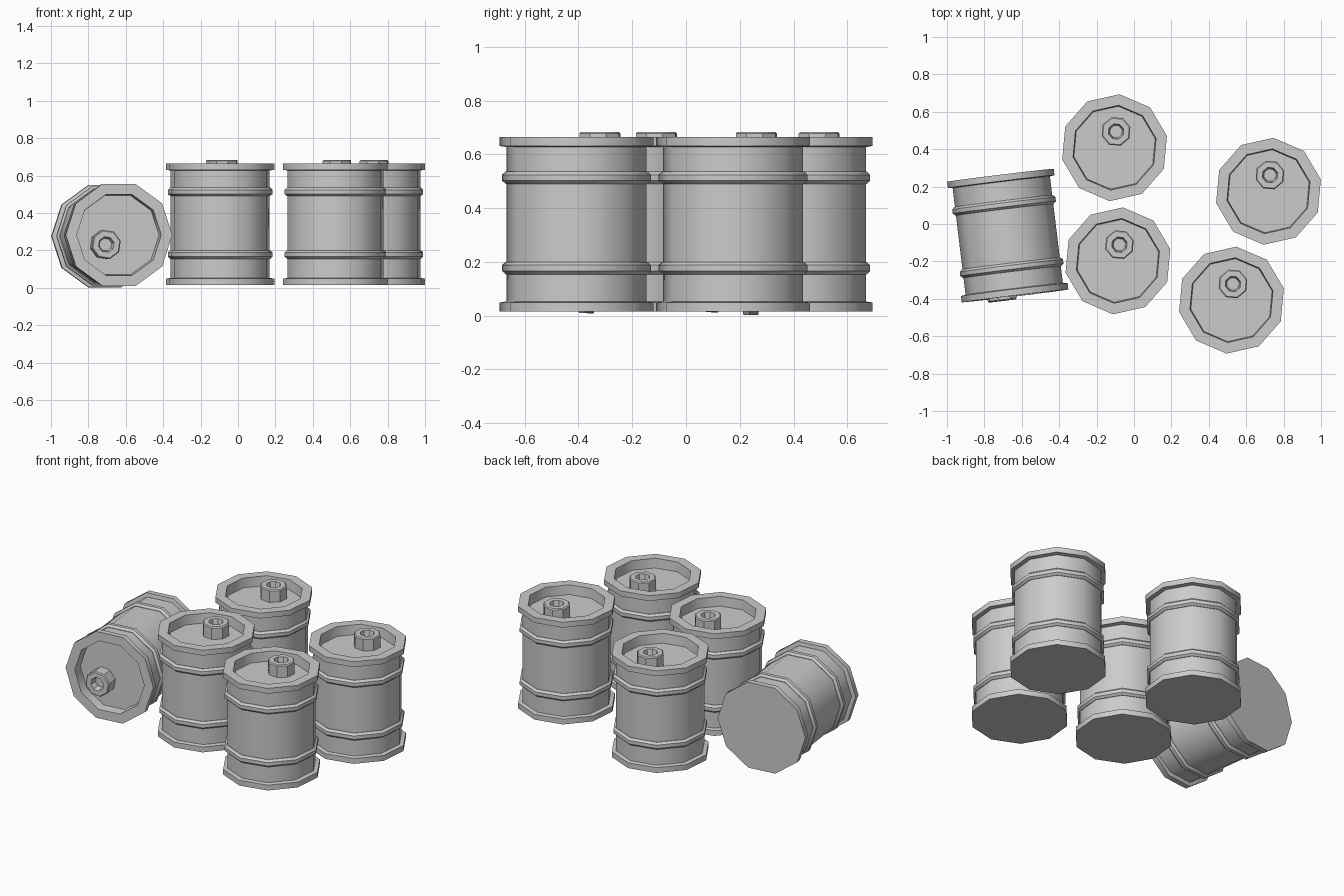
import bpy
import bmesh
from math import radians, sin, cos, tau
from mathutils import Matrix

cube = bpy.data.objects.get("Cube")
if cube:
    bpy.data.objects.remove(cube)

steel = bpy.data.materials.new("grey steel")
steel.use_nodes = True
grey = (0.6, 0.6, 0.6, 1)
steel.diffuse_color = grey
steel.node_tree.nodes["Principled BSDF"].inputs["Base Color"].default_value = grey


def lathe(name, profile, sides, closed=False, start=radians(90), y=0.0):
    """Turn a (radius, height) profile around z; open profiles get capped ends."""
    bm = bmesh.new()
    rings = [[bm.verts.new((r * cos(start + tau * i / sides),
                            y + r * sin(start + tau * i / sides), z))
              for i in range(sides)] for r, z in profile]
    pairs = list(zip(rings, rings[1:]))
    if closed:
        pairs.append((rings[-1], rings[0]))
    else:
        bm.faces.new(rings[0][::-1])
        bm.faces.new(rings[-1])
    for low, high in pairs:
        for i in range(sides):
            j = (i + 1) % sides
            bm.faces.new((low[i], low[j], high[j], high[i]))
    bmesh.ops.recalc_face_normals(bm, faces=bm.faces)
    mesh = bpy.data.meshes.new(name)
    bm.to_mesh(mesh)
    bm.free()
    mesh.materials.append(steel)
    return mesh


SIDES = 10
H = 0.65          # barrel height
RIM, BODY, LID = 0.287, 0.262, 0.2275
LIP = 0.034       # rim thickness

# Shell: flat base, bottom rim, wall, top rim, recessed lid
shell = lathe("shell", [(RIM, 0), (RIM, LIP), (BODY, LIP + 0.004),
                        (BODY, H - LIP - 0.004), (RIM, H - LIP), (RIM, H),
                        (LID, H), (LID - 0.005, H - 0.06)], SIDES)


# Rolling hoop with bevelled edges
def hoop_mesh(name, z):
    return lathe(name, [(BODY - 0.01, z - 0.023), (BODY + 0.003, z - 0.023),
                        (BODY + 0.016, z - 0.011), (BODY + 0.016, z + 0.011),
                        (BODY + 0.003, z + 0.023), (BODY - 0.01, z + 0.023)],
                 SIDES, closed=True)


# Filler neck with a blind hole
neck = lathe("filler_neck", [(0.08, H - 0.065), (0.08, H + 0.012), (0.074, H + 0.018),
                             (0.043, H + 0.018), (0.034, H - 0.025)],
             8, start=radians(112.5), y=0.087)

parts = {"shell": shell, "lower_hoop": hoop_mesh("lower_hoop", 0.162),
         "upper_hoop": hoop_mesh("upper_hoop", H - 0.152), "filler_neck": neck}


def place(label, matrix):
    for part, mesh in parts.items():
        ob = bpy.data.objects.new(f"{label}_{part}", mesh)
        bpy.context.collection.objects.link(ob)
        ob.matrix_world = matrix
        ob.select_set(True)
        bpy.context.view_layer.objects.active = ob


bpy.ops.object.select_all(action="DESELECT")

# Four standing barrels
spots = {"back": (-0.104, 0.408), "middle": (-0.086, -0.197),
         "left": (0.719, 0.175), "front": (0.521, -0.407)}
for label, (x, y) in spots.items():
    place(f"{label}_barrel",
          Matrix.Translation((x, y, 0.015)) @ Matrix.Rotation(radians(-5.3), 4, "Z"))

# One barrel fallen on its side
place("fallen_barrel",
      Matrix.Translation((-0.675, -0.062, 0.279))
      @ Matrix.Rotation(radians(6.9), 4, "Z")
      @ Matrix.Rotation(radians(89.4), 4, "X")
      @ Matrix.Rotation(radians(126), 4, "Z")
      @ Matrix.Translation((0, 0, -H / 2)))

# Smooth round walls, crisp rims
for mesh in parts.values():
    mesh.shade_smooth()
bpy.ops.object.shade_smooth_by_angle(angle=radians(40))
bpy.ops.object.select_all(action="DESELECT")
